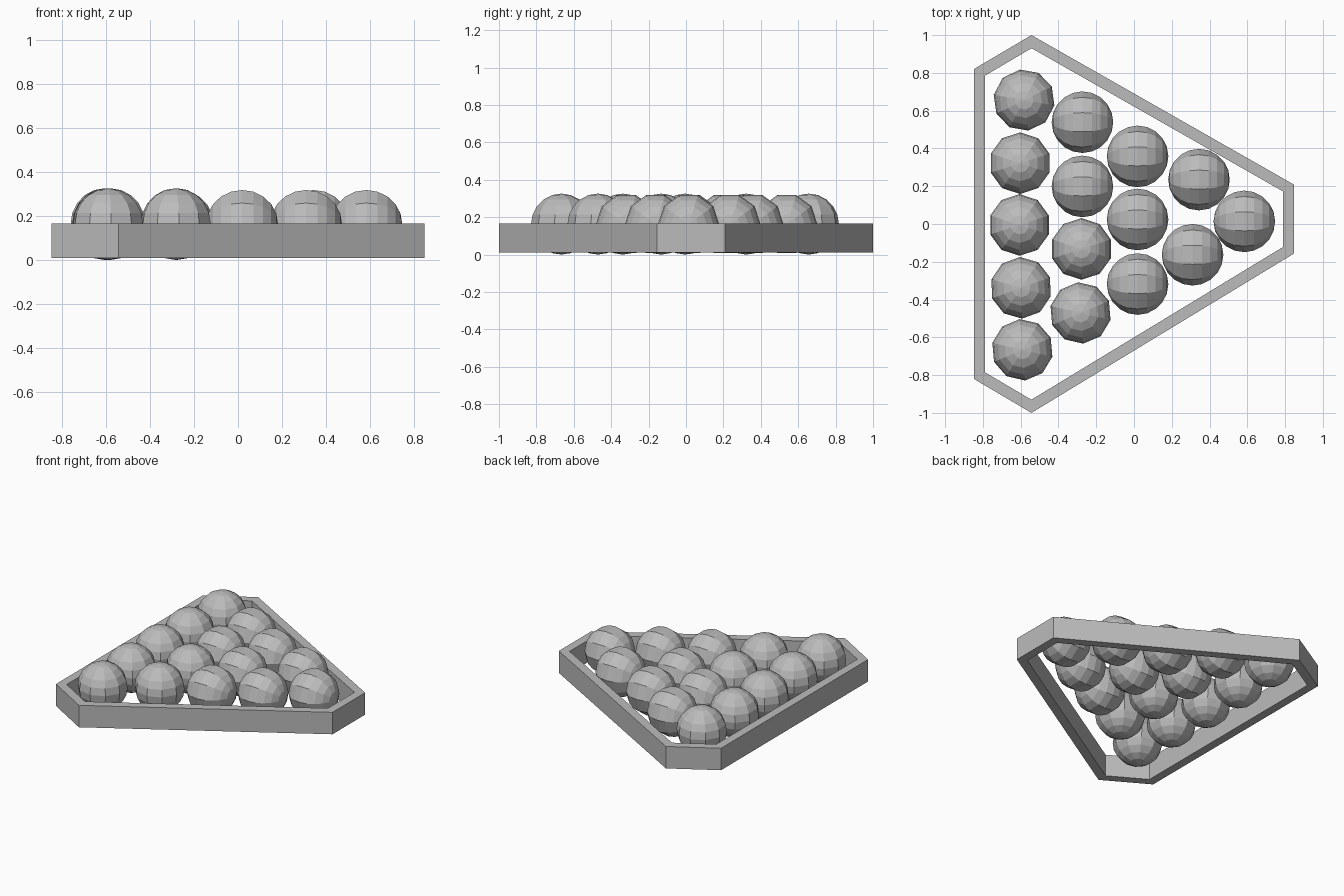
import bpy
import bmesh
from math import radians
from mathutils import Matrix

cube = bpy.data.objects.get("Cube")
if cube:
    bpy.data.objects.remove(cube, do_unlink=True)

grey = bpy.data.materials.new("plain grey")
grey.use_nodes = True
colour = (0.5, 0.5, 0.5, 1)
grey.diffuse_color = colour
grey.node_tree.nodes["Principled BSDF"].inputs["Base Color"].default_value = colour


def add_object(name, bm):
    mesh = bpy.data.meshes.new(name)
    bm.to_mesh(mesh)
    bm.free()
    mesh.materials.append(grey)
    obj = bpy.data.objects.new(name, mesh)
    bpy.context.collection.objects.link(obj)
    return obj


# Rack: six-sided wall, thickened inwards
OUTLINE = [(-0.848, -0.82), (-0.543, -1), (0.848, -0.156),
           (0.848, 0.208), (-0.543, 1), (-0.848, 0.82)]
BOTTOM, TOP, WALL = 0.01, 0.165, 0.06
bm = bmesh.new()
low = [bm.verts.new((x, y, BOTTOM)) for x, y in OUTLINE]
high = [bm.verts.new((x, y, TOP)) for x, y in OUTLINE]
for i in range(len(low)):
    j = (i + 1) % len(low)
    bm.faces.new((low[i], low[j], high[j], high[i]))
rack = add_object("rack_frame", bm)
solid = rack.modifiers.new("wall thickness", "SOLIDIFY")
solid.thickness = WALL
solid.offset = -1
solid.use_even_offset = True

# Balls: low-poly spheres, some standing on a pole, some lying on their side
RADIUS = 0.163
UPRIGHT = [(-0.582, 0.656, 8), (-0.603, 0.322, 0), (-0.606, -0.005, 0),
           (-0.598, -0.338, 2), (-0.591, -0.666, 5),
           (-0.278, -0.132, 0), (-0.283, -0.471, 5)]
LYING = [(-0.273, 0.539), (-0.273, 0.199), (0.019, 0.358), (0.019, 0.024),
         (0.019, -0.318), (0.344, 0.235), (0.31, -0.163), (0.584, 0.014)]


def add_ball(name, x, y, turn):
    bm = bmesh.new()
    bmesh.ops.create_uvsphere(bm, u_segments=10, v_segments=10, radius=RADIUS, matrix=turn)
    add_object(name, bm).location = (x, y, RADIUS)


for n, (x, y, spin) in enumerate(UPRIGHT, 1):
    add_ball(f"upright_ball_{n}", x, y, Matrix.Rotation(radians(spin), 4, "Z"))
for n, (x, y) in enumerate(LYING, 1):
    add_ball(f"lying_ball_{n}", x, y, Matrix.Rotation(radians(90), 4, "Y"))
